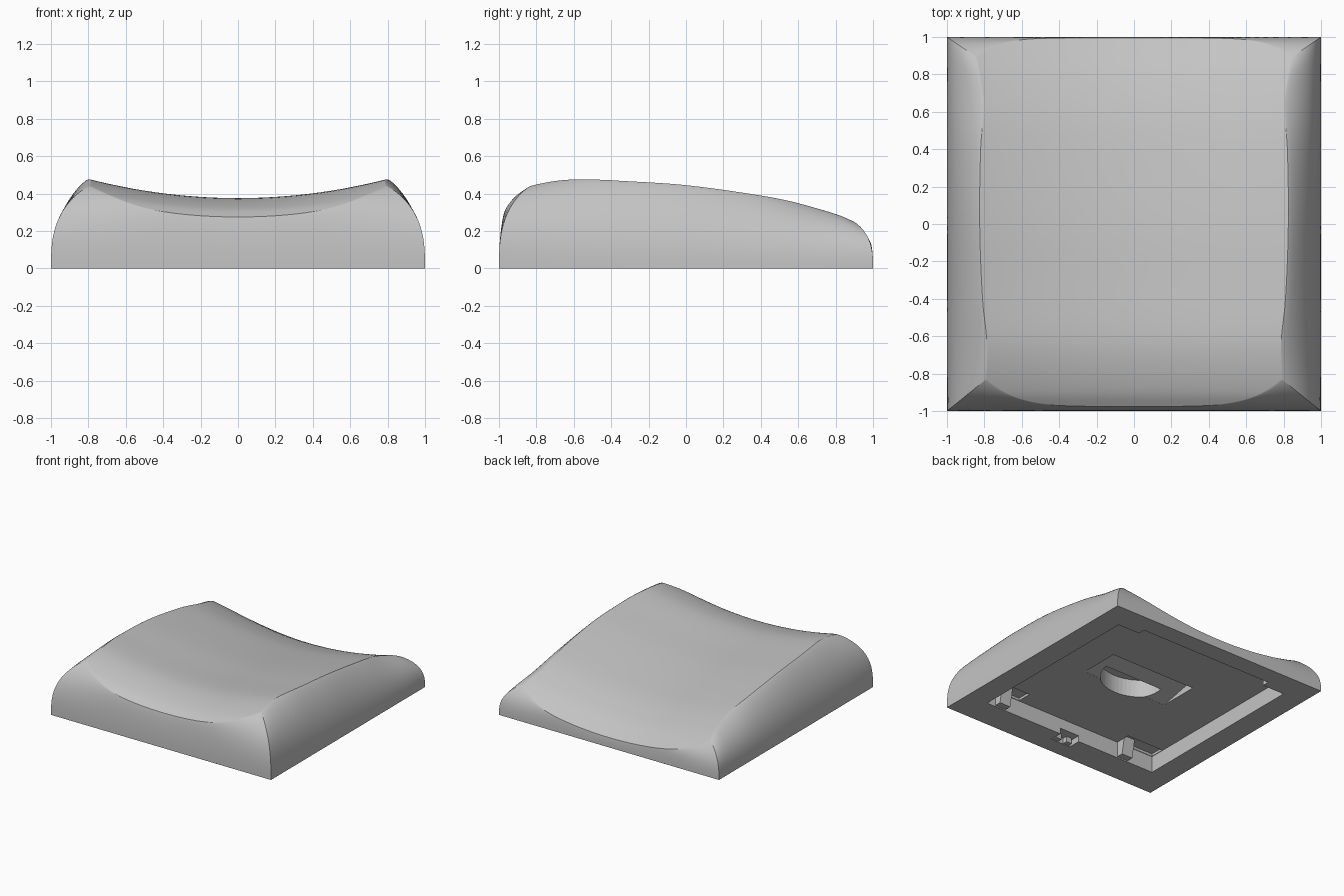
import bpy, bmesh, math
from mathutils import Vector

old = bpy.data.objects.get("Cube")
if old:
    bpy.data.objects.remove(old, do_unlink=True)

mat = bpy.data.materials.new("soft grey")
mat.use_nodes = True
grey = (0.55, 0.55, 0.55, 1)
mat.diffuse_color = grey
mat.node_tree.nodes["Principled BSDF"].inputs["Base Color"].default_value = grey

N = 48          # top grid divisions
RINGS = 20      # wall divisions
CEILING = 0.135  # height of the recess under the body
FRONT, BACK = Vector((0.79, -0.83)), Vector((0.84, 0.89))   # ridge corners
CENTRE = [(-1.0, 0.255), (-0.975, 0.275), (-0.9, 0.318), (-0.75, 0.36), (-0.6, 0.376),
          (-0.3, 0.359), (0, 0.336), (0.4, 0.282), (0.6, 0.245), (0.8, 0.182),
          (0.89, 0.14), (1.0, 0.075)]
SIDE = [(-0.83, 0.79), (-0.65, 0.785), (-0.4, 0.81), (0, 0.825), (0.4, 0.82),
        (0.65, 0.805), (0.89, 0.84)]


def spline(pts, t):
    """Smooth curve through (position, value) points."""
    def slope(i):
        a, b = pts[max(i - 1, 0)], pts[min(i + 1, len(pts) - 1)]
        return (b[1] - a[1]) / (b[0] - a[0])
    i = 0
    while i < len(pts) - 2 and t > pts[i + 1][0]:
        i += 1
    (x0, y0), (x1, y1) = pts[i], pts[i + 1]
    h = x1 - x0
    s = (t - x0) / h
    return ((1 + 2 * s) * (1 - s) ** 2 * y0 + s * (1 - s) ** 2 * h * slope(i)
            + s * s * (3 - 2 * s) * y1 + s * s * (s - 1) * h * slope(i + 1))


def front_ridge(u):
    k = 2 * u - 1
    return Vector((k * FRONT.x, -0.975 + (FRONT.y + 0.975) * abs(k) ** 5))


def back_ridge(u):
    k = 2 * u - 1
    return Vector((k * BACK.x, 0.995 + (BACK.y - 0.995) * abs(k) ** 7))


def side_ridge(v, sign):
    y = FRONT.y + v * (BACK.y - FRONT.y)
    return Vector((sign * spline(SIDE, y), y))


def top_point(u, v):
    """Dished top, blended between the four ridges."""
    f, b = front_ridge(u), back_ridge(u)
    p = (f * (1 - v) + b * v + side_ridge(v, -1) * (1 - u) + side_ridge(v, 1) * u
         - (front_ridge(0) * (1 - u) + front_ridge(1) * u) * (1 - v)
         - (back_ridge(0) * (1 - u) + back_ridge(1) * u) * v)
    return Vector((p.x, p.y, spline(CENTRE, p.y) + 0.16 * p.x ** 2))


def finish(bm, name):
    bmesh.ops.recalc_face_normals(bm, faces=bm.faces)
    mesh = bpy.data.meshes.new(name)
    bm.to_mesh(mesh)
    bm.free()
    mesh.materials.append(mat)
    ob = bpy.data.objects.new(name, mesh)
    bpy.context.collection.objects.link(ob)
    return ob


def prism(name, outline, z0, z1):
    """Extrude a flat outline upward."""
    bm = bmesh.new()
    face = bm.faces.new([bm.verts.new((x, y, z0)) for x, y in outline])
    ext = bmesh.ops.extrude_face_region(bm, geom=[face])
    bmesh.ops.translate(bm, vec=(0, 0, z1 - z0),
                        verts=[g for g in ext["geom"] if isinstance(g, bmesh.types.BMVert)])
    return finish(bm, name)


def rect(x0, x1, y0, y1):
    return [(x0, y0), (x1, y0), (x1, y1), (x0, y1)]


# Body: dished top patch
bm = bmesh.new()
steps = [0.5 - 0.5 * math.cos(math.pi * i / N) for i in range(N + 1)]
grid = [[bm.verts.new(top_point(u, v)) for u in steps] for v in steps]
for j in range(N):
    for i in range(N):
        bm.faces.new((grid[j][i], grid[j][i + 1], grid[j + 1][i + 1], grid[j + 1][i]))

# Body: curved walls as rings dropping from the ridge to a square base
edge = [(grid[0][i], (2 * steps[i] - 1, -1)) for i in range(N)]
edge += [(grid[j][N], (1, 2 * steps[j] - 1)) for j in range(N)]
edge += [(grid[N][i], (2 * steps[i] - 1, 1)) for i in range(N, 0, -1)]
edge += [(grid[j][0], (-1, 2 * steps[j] - 1)) for j in range(N, 0, -1)]
ring = [v for v, _ in edge]
ridge = [v.co.copy() for v in ring]
count = len(ring)
for r in range(RINGS - 1, -1, -1):
    s = math.sin(math.pi / 2 * r / RINGS)
    lower = []
    for p, (_, (bx, by)) in zip(ridge, edge):
        # rounded wall section, a little fuller towards the corners
        corner = abs(bx * by) ** 3
        k = 1 - (1 - s ** (2.2 + 0.7 * corner)) ** (0.86 - 0.04 * corner)
        lower.append(bm.verts.new((bx + (p.x - bx) * k, by + (p.y - by) * k, p.z * s)))
    for i in range(count):
        n = (i + 1) % count
        bm.faces.new((ring[i], ring[n], lower[n], lower[i]))
    ring = lower
bm.faces.new(ring)
body = finish(bm, "body_shell")
bpy.context.view_layer.objects.active = body
body.select_set(True)
bpy.ops.object.shade_smooth_by_angle(angle=math.radians(30))

# Underside: recess with a wider back step, corner pockets, finger scoop and latch notch
arc = [math.pi * i / 24 for i in range(25)]
scoop = [(0.03 + 0.27 * math.cos(a), 0.03 - 0.22 * math.sin(a)) for a in arc]
ramp = prism("ramp_cutter", rect(-0.38, 0.4, -0.1, 0.235), 0.1, CEILING + 0.001)
for v in ramp.data.vertices:
    if v.co.z > 0.11 and v.co.y > 0:
        v.co.z += 0.07
cutters = [prism("recess_cutter", rect(-0.81, 0.81, -0.755, 0.785), -0.1, CEILING),
           prism("back_step_cutter", rect(-0.61, 0.61, 0.7, 0.845), -0.1, 0.1),
           prism("left_pocket_cutter", rect(0.5, 0.805, -0.75, -0.63), 0.1, 0.155),
           prism("right_pocket_cutter", rect(-0.805, -0.47, -0.75, -0.63), 0.1, 0.155),
           ramp,
           prism("scoop_cutter", scoop, 0.1, 0.28),
           prism("latch_cutter", rect(-0.09, 0.09, -0.86, -0.7), -0.1, 0.05)]
for cutter in cutters:
    mod = body.modifiers.new("cut", 'BOOLEAN')
    mod.operation = 'DIFFERENCE'
    mod.solver = 'EXACT'
    mod.object = cutter
    bpy.ops.object.modifier_apply(modifier=mod.name)
    bpy.data.objects.remove(cutter, do_unlink=True)

# Underside: two steep retaining clips on the front wall of the recess
for x, side_name in ((-0.52, "right"), (0.68, "left")):
    clip = prism(f"front_clip_{side_name}", rect(x - 0.05, x + 0.05, -0.765, -0.67), 0.01, 0.165)
    for v in clip.data.vertices:
        if v.co.z < 0.05 and v.co.y > -0.7:
            v.co.y -= 0.03

# Underside: small latch nubs in the front notch
for x, side_name in ((-0.05, "right"), (0.05, "left")):
    prism(f"latch_nub_{side_name}", rect(x - 0.025, x + 0.025, -0.865, -0.82), 0.005, 0.055)
